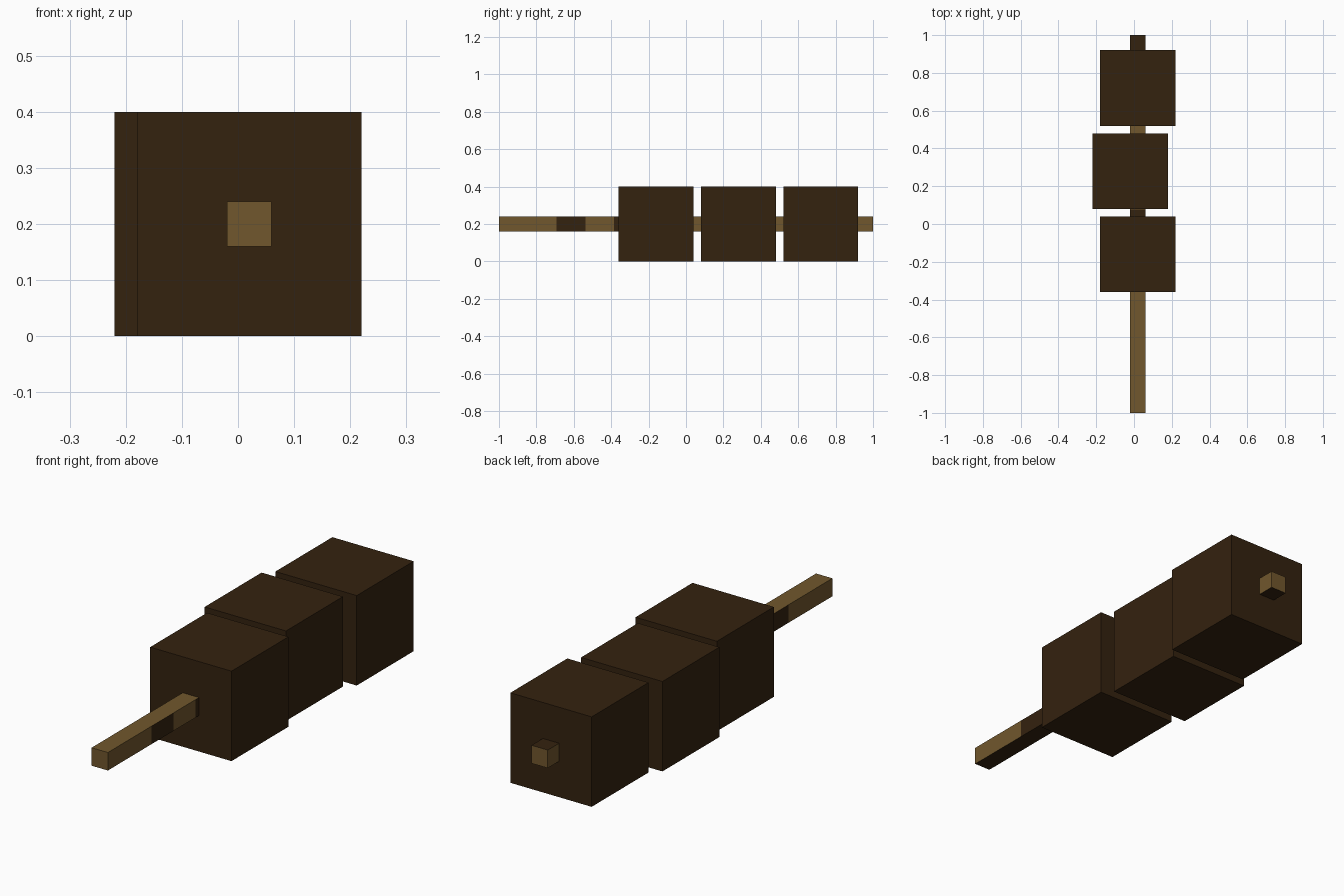
import bpy, bmesh
from mathutils import Matrix, Vector

if "Cube" in bpy.data.objects:
    bpy.data.objects.remove(bpy.data.objects["Cube"])


def material(name, rgb):
    m = bpy.data.materials.new(name)
    m.diffuse_color = (*rgb, 1)
    m.use_nodes = True
    m.node_tree.nodes["Principled BSDF"].inputs["Base Color"].default_value = m.diffuse_color
    return m


dark = material("dark_brown", (0.0343, 0.0160, 0.0048))
light = material("light_wood", (0.165, 0.0953, 0.026))


def box(name, lo, hi, mats, slices=1, rule=None):
    """Axis-aligned box, optionally sliced along y and coloured by a face rule."""
    lo, hi = Vector(lo), Vector(hi)
    bm = bmesh.new()
    bmesh.ops.create_cube(bm, size=1, matrix=Matrix.Translation((lo + hi) / 2)
                          @ Matrix.Diagonal((*(hi - lo), 1)))
    for i in range(1, slices):
        y = lo.y + (hi.y - lo.y) * i / slices
        bmesh.ops.bisect_plane(bm, geom=bm.verts[:] + bm.edges[:] + bm.faces[:],
                               plane_co=(0, y, 0), plane_no=(0, 1, 0))
    bm.normal_update()
    if rule:
        for f in bm.faces:
            cell = int((f.calc_center_median().y - lo.y) / (hi.y - lo.y) * slices)
            f.material_index = rule(f.normal, cell)
    me = bpy.data.meshes.new(name)
    bm.to_mesh(me)
    bm.free()
    for m in mats:
        me.materials.append(m)
    ob = bpy.data.objects.new(name, me)
    bpy.context.collection.objects.link(ob)
    return ob


# Stick: dark underside, dark patches along its sides and top
def stick_rule(n, cell):
    if n.z < -0.5:
        return 1
    if n.z > 0.5:
        return int(cell in (6, 12))
    if abs(n.x) > 0.5:
        return int(cell in (2, 4))
    return 0


box("stick", (-0.02, -1, 0.16), (0.06, 1, 0.24), [light, dark], 13, stick_rule)

# Three chunks threaded on the stick, the middle one offset sideways
for name, x, y in (("front_chunk", 0.02, -0.16),
                   ("middle_chunk", -0.02, 0.28),
                   ("back_chunk", 0.02, 0.72)):
    box(name, (x - 0.2, y - 0.2, 0), (x + 0.2, y + 0.2, 0.4), [dark])
